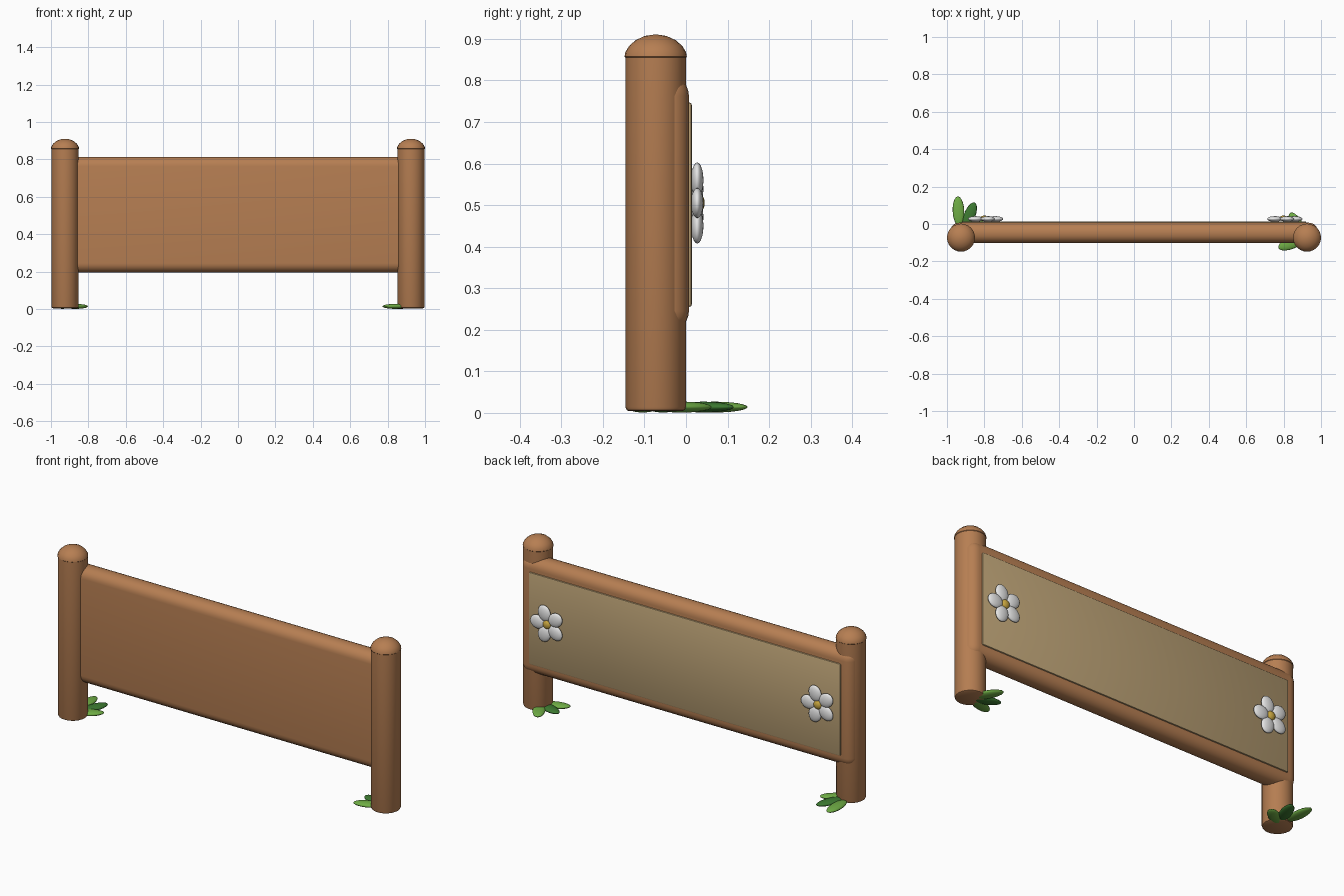
import bpy, math
from mathutils import Vector

if "Cube" in bpy.data.objects:
    bpy.data.objects.remove(bpy.data.objects["Cube"])


def material(name, rgb):
    m = bpy.data.materials.new(name)
    m.diffuse_color = (*rgb, 1)
    m.use_nodes = True
    m.node_tree.nodes["Principled BSDF"].inputs["Base Color"].default_value = m.diffuse_color
    return m


WOOD = material("wood brown", (0.47, 0.21, 0.085))
CREAM = material("panel tan", (0.50, 0.36, 0.18))
WHITE = material("petal white", (0.78, 0.78, 0.78))
GOLD = material("flower gold", (0.58, 0.38, 0.05))
LEAF = material("leaf green", (0.16, 0.42, 0.06))
DARK = material("dark leaf green", (0.045, 0.19, 0.03))


def finish(name, mat, angle=40):
    ob = bpy.context.object
    ob.name = name
    ob.data.materials.clear()
    ob.data.materials.append(mat)
    bpy.ops.object.shade_smooth_by_angle(angle=math.radians(angle))
    return ob


def rounded_box(name, lo, hi, bevel, segments, mat):
    lo, hi = Vector(lo), Vector(hi)
    bpy.ops.mesh.primitive_cube_add(size=1, location=(lo + hi) / 2)
    ob = bpy.context.object
    ob.scale = hi - lo
    bpy.ops.object.transform_apply(location=False, rotation=False, scale=True)
    mod = ob.modifiers.new("round", 'BEVEL')
    mod.width, mod.segments = bevel, segments
    bpy.ops.object.modifier_apply(modifier="round")
    return finish(name, mat)


def ellipsoid(name, loc, half, mat, rot=(0, 0, 0)):
    bpy.ops.mesh.primitive_uv_sphere_add(segments=20, ring_count=12, radius=1,
                                         location=loc, rotation=rot)
    bpy.context.object.scale = half
    return finish(name, mat, 60)


def lathe(name, profile, loc, mat, sides=24):
    """Spin (radius, z) points round a vertical axis; ends are closed."""
    verts, faces = [], []
    for r, z in profile:
        for i in range(sides):
            a = 2 * math.pi * i / sides
            verts.append((r * math.cos(a), r * math.sin(a), z))
    for k in range(len(profile) - 1):
        for i in range(sides):
            j = (i + 1) % sides
            faces.append((k * sides + i, k * sides + j,
                          (k + 1) * sides + j, (k + 1) * sides + i))
    faces.append(tuple(reversed(range(sides))))
    faces.append(tuple(range((len(profile) - 1) * sides, len(profile) * sides)))
    me = bpy.data.meshes.new(name)
    me.from_pydata(verts, [], faces)
    ob = bpy.data.objects.new(name, me)
    bpy.context.collection.objects.link(ob)
    ob.location = loc
    bpy.ops.object.select_all(action='DESELECT')
    ob.select_set(True)
    bpy.context.view_layer.objects.active = ob
    return finish(name, mat)


# Posts with domed caps
POST_Y = -0.073
post = [(0.064, 0.004), (0.070, 0.007), (0.073, 0.014), (0.073, 0.858)]
cap = [(0.070, 0.852), (0.075, 0.857), (0.073, 0.868), (0.064, 0.883),
       (0.048, 0.897), (0.026, 0.907), (0.006, 0.910)]
for side, sx in (("left", -1), ("right", 1)):
    lathe(side + "_post", post, (sx * 0.925, POST_Y, 0), WOOD)
    lathe(side + "_post_cap", cap, (sx * 0.925, POST_Y, 0), WOOD)

# Rounded board and the pale panel on its back
rounded_box("board", (-0.984, -0.102, 0.195), (0.984, 0.007, 0.813), 0.05, 6, WOOD)
rounded_box("back_panel", (-0.92, -0.01, 0.255), (0.92, 0.014, 0.747), 0.006, 2, CREAM)

# Five-petal flowers on the panel
for side, fx in (("left", -0.8), ("right", 0.8)):
    for k in range(5):
        a = math.radians(72 * k)
        ellipsoid(f"{side}_petal_{k + 1}",
                  (fx + 0.058 * math.cos(a), 0.027, 0.505 + 0.058 * math.sin(a)),
                  (0.043, 0.015, 0.036), WHITE, (0, -a, 0))
    ellipsoid(side + "_flower_centre", (fx, 0.03, 0.505), (0.023, 0.015, 0.023), GOLD)

# Leaf clumps at the foot of each post: base point, tip point
clumps = {
    "left": [((-0.935, -0.01), (-0.942, 0.148)), ((-0.908, -0.03), (-0.852, 0.115)),
             ((-0.925, -0.06), (-0.805, 0.02))],
    "right": [((0.905, -0.08), (0.772, -0.128)), ((0.92, -0.08), (0.775, -0.03)),
              ((0.91, -0.07), (0.835, 0.06))],
}
for side, leaves in clumps.items():
    for k, (base, tip) in enumerate(leaves):
        b, t = Vector(base), Vector(tip)
        d, mid = t - b, (b + t) / 2
        ellipsoid(f"{side}_leaf_{k + 1}", (mid.x, mid.y, 0.014),
                  (d.length / 2, 0.031, 0.013), DARK if k == 1 else LEAF,
                  (0, 0, math.atan2(d.y, d.x)))
